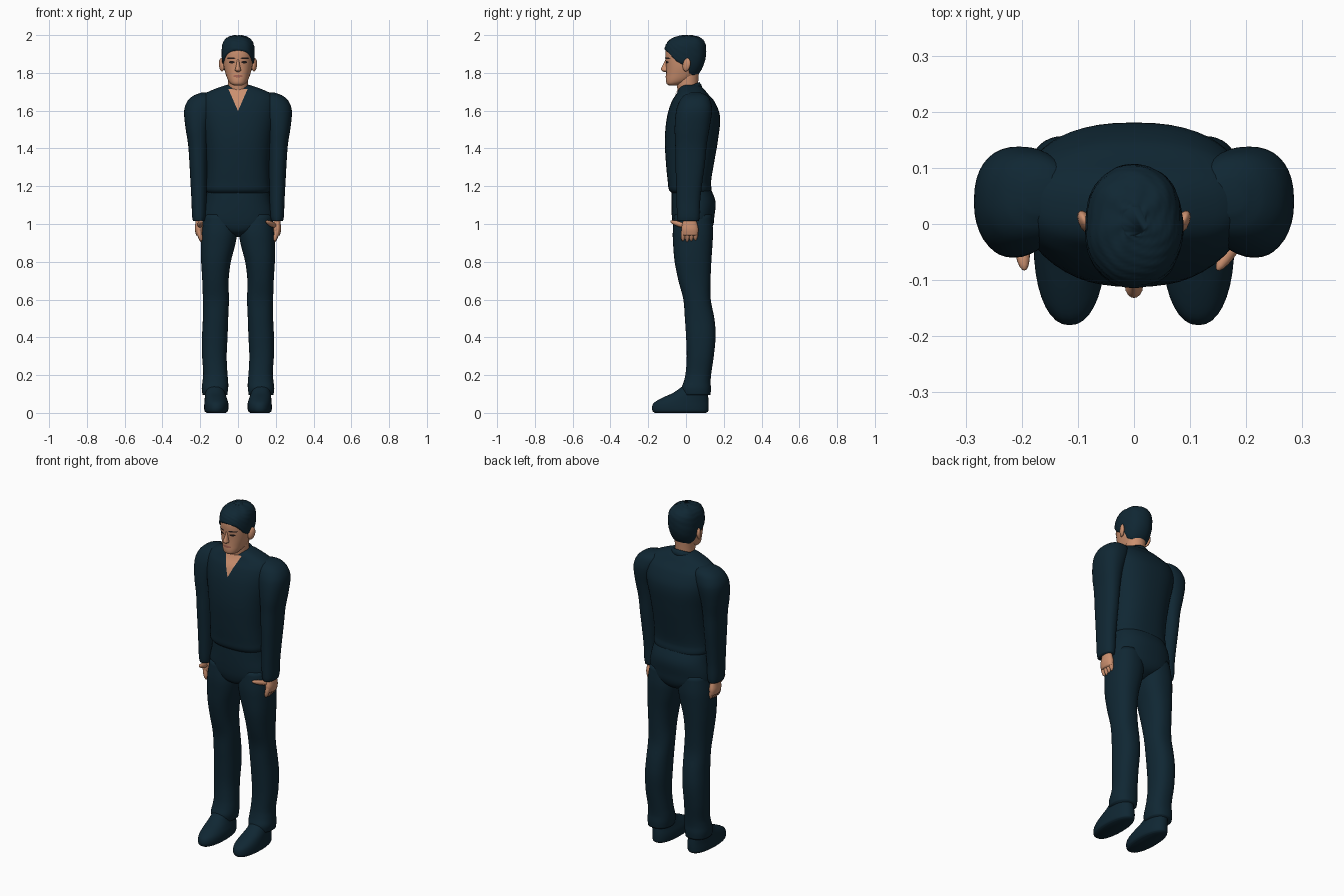
import bpy, bmesh, math
from mathutils import Vector

cube = bpy.data.objects.get("Cube")
if cube:
    bpy.data.objects.remove(cube, do_unlink=True)


def material(name, color):
    m = bpy.data.materials.new(name)
    m.use_nodes = True
    m.diffuse_color = (*color, 1)
    bsdf = next(n for n in m.node_tree.nodes if n.type == 'BSDF_PRINCIPLED')
    bsdf.inputs["Base Color"].default_value = (*color, 1)
    return m


NAVY = material("navy_cloth", (.005, .02, .033))
SKIN = material("skin", (.6, .28, .16))
DARK = material("dark_brown", (.015, .01, .01))
LIPS = material("lips", (.38, .13, .09))
SIDES = {"left": 1, "right": -1}


def add_object(name, bm, mat):
    mesh = bpy.data.meshes.new(name)
    bm.to_mesh(mesh)
    bm.free()
    mesh.materials.append(mat)
    for poly in mesh.polygons:
        poly.use_smooth = True
    ob = bpy.data.objects.new(name, mesh)
    bpy.context.collection.objects.link(ob)
    return ob


def skin_rows(name, rows, mat, closed=True):
    """Join rows of points into a surface; closed rows become a capped tube."""
    bm = bmesh.new()
    vs = [[bm.verts.new(p) for p in row] for row in rows]
    n = len(rows[0])
    for low, high in zip(vs, vs[1:]):
        for j in range(n if closed else n - 1):
            k = (j + 1) % n
            bm.faces.new((low[j], low[k], high[k], high[j]))
    if closed:
        bm.faces.new(vs[0][::-1])
        bm.faces.new(vs[-1])
        bmesh.ops.recalc_face_normals(bm, faces=bm.faces)
    return add_object(name, bm, mat)


def section(rings, z):
    """Smoothly interpolated (x0, x1, y0, y1) of a ring profile at height z."""
    z = min(max(z, rings[0][0]), rings[-1][0])
    i = max(k for k in range(len(rings) - 1) if rings[k][0] <= z)

    def slope(k, c):
        a, b = rings[max(k - 1, 0)], rings[min(k + 1, len(rings) - 1)]
        return (b[c] - a[c]) / (b[0] - a[0])

    a, b = rings[i], rings[i + 1]
    h = b[0] - a[0]
    t = (z - a[0]) / h
    u = 1 - t
    return [u * u * (1 + 2 * t) * a[c] + t * t * (3 - 2 * t) * b[c]
            + h * t * u * (u * slope(i, c) - t * slope(i + 1, c)) for c in range(1, 5)]


def ring_point(rings, z, angle, power, grow=0):
    x0, x1, y0, y1 = section(rings, z)
    c, s = math.cos(angle), math.sin(angle)
    ex = 2 / power
    return Vector(((x0 + x1) / 2 + ((x1 - x0) / 2 + grow) * math.copysign(abs(c) ** ex, c),
                   (y0 + y1) / 2 + ((y1 - y0) / 2 + grow) * math.copysign(abs(s) ** ex, s), z + grow))


def angles(n):
    return [math.tau * j / n for j in range(n)]


def loft(name, rings, mat, power=2.3, side=1, n=36, steps=4):
    zs = [a[0] + (b[0] - a[0]) * k / steps for a, b in zip(rings, rings[1:]) for k in range(steps)]
    rows = [[ring_point(rings, z, a, power) * 1 for a in angles(n)] for z in zs + [rings[-1][0]]]
    for row in rows:
        for p in row:
            p.x *= side
    return skin_rows(name, rows, mat)


def patch(name, rings, power, z0, z1, span, mat, lift=.002):
    """Thin plate lying on the front of a loft; span(t) gives its left and right edge."""
    rows = []
    for i in range(11):
        t = i / 10
        z = z0 + (z1 - z0) * t
        x0, x1, y0, y1 = section(rings, z)
        a, b = span(t)
        row = []
        for j in range(9):
            x = a + (b - a) * j / 8
            u = min(abs((2 * x - x0 - x1) / (x1 - x0)), 1)
            row.append((x, (y0 + y1) / 2 - (y1 - y0) / 2 * (1 - u ** power) ** (1 / power) - lift, z))
        rows.append(row)
    return skin_rows(name, rows, mat, closed=False)


def oval(cx, w):
    def span(t):
        half = w * math.sqrt(max(1 - (2 * t - 1) ** 2, .001))
        return cx - half, cx + half
    return span


def capsule(name, a, b, r, mat, flat=1):
    """Stretched ball from point a to point b."""
    a, b = Vector(a), Vector(b)
    bm = bmesh.new()
    bmesh.ops.create_uvsphere(bm, u_segments=14, v_segments=10, radius=1)
    turn = (b - a).to_track_quat('Z', 'Y')
    for v in bm.verts:
        v.co = (a + b) / 2 + turn @ Vector((v.co.x * r * flat, v.co.y * r, v.co.z * (b - a).length / 2))
    return add_object(name, bm, mat)


def centred(*rings):
    return [(z, -w, w, y0, y1) for z, w, y0, y1 in rings]


# Shirt body
TORSO = centred((1.16, .155, -.07, .125), (1.18, .17, -.09, .135), (1.22, .168, -.096, .132),
                (1.32, .168, -.106, .148), (1.45, .18, -.112, .17), (1.57, .2, -.1, .18),
                (1.65, .2, -.075, .15), (1.69, .175, -.05, .115), (1.72, .11, -.035, .09),
                (1.735, .065, -.02, .07))
loft("shirt_body", TORSO, NAVY, power=2.4, n=48)
patch("open_neck", TORSO, 2.4, 1.6, 1.715, lambda t: (-.05 * t - .001, .05 * t + .001), SKIN, .004)

# Trousers
loft("trouser_seat", centred((.93, .02, .0, .07), (.955, .085, -.05, .12), (.99, .17, -.068, .143),
                             (1.04, .188, -.075, .15), (1.12, .174, -.077, .156),
                             (1.2, .158, -.075, .125)), NAVY, n=48)
LEG = [(.095, .057, .188, -.02, .13), (.13, .052, .192, -.024, .132), (.165, .052, .188, -.012, .13),
       (.21, .056, .184, -.002, .134), (.3, .06, .19, .004, .147), (.41, .055, .19, 0, .157),
       (.5, .052, .186, -.006, .15), (.6, .048, .186, -.014, .131), (.7, .05, .189, -.04, .13),
       (.8, .038, .195, -.06, .134), (.89, .015, .197, -.068, .14), (.96, .004, .194, -.07, .143),
       (1.05, .01, .18, -.06, .135)]

# Sleeves with full shoulders
SLEEVE = [(1.015, .176, .238, -.043, .068), (1.04, .17, .243, -.047, .072), (1.12, .167, .246, -.05, .075),
          (1.21, .164, .251, -.052, .085), (1.32, .162, .257, -.056, .1), (1.42, .158, .264, -.057, .11),
          (1.51, .15, .278, -.06, .125), (1.6, .125, .285, -.052, .138), (1.65, .11, .268, -.035, .13),
          (1.68, .115, .235, -.012, .112), (1.695, .135, .195, .02, .08)]

# Shoes
SHOE = [(0, .065, .165, -.165, .105), (.008, .055, .176, -.176, .117), (.03, .05, .179, -.18, .12),
        (.055, .052, .178, -.168, .12), (.08, .06, .176, -.125, .118), (.105, .068, .174, -.07, .115),
        (.14, .075, .17, -.02, .11)]

for word, s in SIDES.items():
    loft(word + "_trouser_leg", LEG, NAVY, side=s)
    loft(word + "_sleeve", SLEEVE, NAVY, side=s)
    loft(word + "_shoe", SHOE, NAVY, power=2.2, side=s)
    # Hand: palm, four curled fingers and a thumb
    loft(word + "_palm", [(.94, .19, .222, -.018, .062), (.97, .184, .228, -.025, .066),
                          (1, .186, .226, -.02, .06), (1.03, .188, .224, -.01, .05)], SKIN, side=s, n=20)
    for i in range(4):
        y = -.012 + .022 * i
        capsule(f"{word}_finger_{i + 1}", (s * .212, y, .985), (s * .194, y - .005, .905 + .004 * abs(i - 1)),
                .013, SKIN)
    tip = .148 if s > 0 else .195
    capsule(word + "_thumb", (s * .205, .005, .985), (s * tip, -.083, 1.015), .014, SKIN)

# Collar folded round the neck, open at the front
turns = [math.radians(-52 + 284 * j / 40) for j in range(41)]
rows = []
for rx, ry, base, tilt in ((.085, .078, 1.694, .024), (.076, .07, 1.715, .025), (.062, .06, 1.727, .024)):
    rows.append([(rx * math.cos(a), .01 + ry * math.sin(a), base + tilt * math.sin(a)) for a in turns])
collar = skin_rows("collar", rows, NAVY, closed=False)
collar.modifiers.new("thickness", 'SOLIDIFY').thickness = .006

# Neck and head
loft("neck", centred((1.62, .05, -.03, .06), (1.7, .052, -.043, .062), (1.76, .054, -.05, .065),
                     (1.82, .056, -.04, .07)), SKIN, power=2)
HEAD = centred((1.734, .022, -.092, -.05), (1.742, .038, -.102, -.02), (1.76, .052, -.106, .025),
               (1.79, .064, -.105, .062), (1.83, .075, -.105, .085), (1.87, .08, -.108, .097),
               (1.91, .081, -.109, .1), (1.945, .077, -.1, .097), (1.97, .064, -.08, .083),
               (1.985, .043, -.05, .06), (1.993, .015, -.015, .025))
loft("head", HEAD, SKIN, power=2.2, n=48)

# Short hair following the skull down to a curved hairline
HAIRLINE = [(-1, 1.918), (-.8, 1.905), (-.45, 1.865), (-.1, 1.845), (.1, 1.845), (.35, 1.8), (1, 1.775)]


def hairline(a):
    s = math.sin(a)
    for (s0, z0), (s1, z1) in zip(HAIRLINE, HAIRLINE[1:]):
        if s <= s1:
            return z0 + (z1 - z0) * (s - s0) / (s1 - s0)
    return HAIRLINE[-1][1]


rows = [[ring_point(HEAD, hairline(a), a, 2.2, -.004) for a in angles(64)]]
for i in range(25):
    t = 1 - (1 - i / 24) ** 2
    rows.append([ring_point(HEAD, hairline(a) * (1 - t) + 1.993 * t, a, 2.2,
                            .006 + .0015 * math.sin(7 * a + i) * math.sin(i * .9)) for a in angles(64)])
skin_rows("hair", rows, NAVY)

# Face
loft("nose", [(1.806, -.008, .008, -.118, -.09), (1.813, -.016, .016, -.13, -.09),
              (1.825, -.013, .013, -.131, -.09), (1.85, -.008, .008, -.119, -.09),
              (1.872, -.006, .006, -.108, -.09)], SKIN, power=2, n=16)
patch("mouth", HEAD, 2.2, 1.776, 1.79, oval(0, .026), LIPS)
for word, s in SIDES.items():
    patch(word + "_eye", HEAD, 2.2, 1.85, 1.863, oval(s * .033, .015), DARK)
    patch(word + "_eyebrow", HEAD, 2.2, 1.873, 1.882, oval(s * .036, .023), DARK, .003)
    capsule(word + "_ear", (s * .083, -.004, 1.808), (s * .09, .01, 1.878), .022, SKIN, .55)
